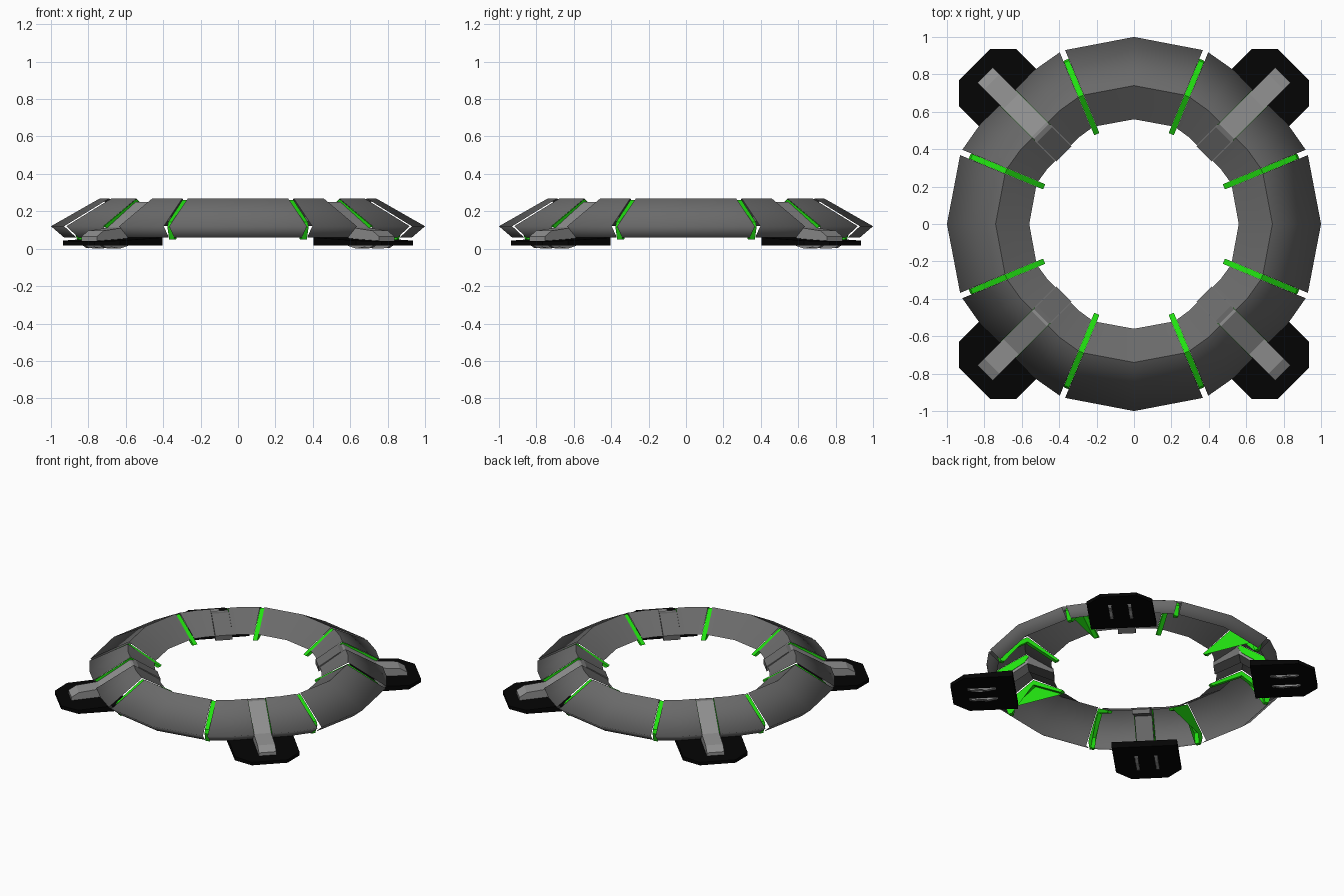
import bpy, bmesh, math
from mathutils import Vector

if "Cube" in bpy.data.objects:
    bpy.data.objects.remove(bpy.data.objects["Cube"])

def material(name, rgb):
    m = bpy.data.materials.new(name)
    m.diffuse_color = (*rgb, 1)
    m.use_nodes = True
    m.node_tree.nodes["Principled BSDF"].inputs["Base Color"].default_value = m.diffuse_color
    return m

GREY = material("dark_grey_plating", (0.145, 0.145, 0.145))
LIGHT = material("light_grey_metal", (0.28, 0.28, 0.28))
BLACK = material("black_rubber", (0.0012, 0.0012, 0.0012))
GREEN = material("glowing_green", (0.015, 0.75, 0.005))

def finish(name, bm, mat):
    me = bpy.data.meshes.new(name)
    bm.to_mesh(me)
    bm.free()
    ob = bpy.data.objects.new(name, me)
    bpy.context.collection.objects.link(ob)
    me.materials.append(mat)
    return ob

def place(r, z, deg, off=0.0):
    """Point at radius r along a direction, shifted sideways by off."""
    a = math.radians(deg)
    return Vector((r * math.cos(a) - off * math.sin(a),
                   r * math.sin(a) + off * math.cos(a), z))

def loft(bm, loops):
    """Skin a series of closed loops and cap both ends."""
    n = len(loops[0])
    for a, b in zip(loops, loops[1:]):
        for i in range(n):
            j = (i + 1) % n
            bm.faces.new((a[i], a[j], b[j], b[i]))
    caps = [bm.faces.new(loops[0]), bm.faces.new(loops[-1])]
    bmesh.ops.triangulate(bm, faces=caps)
    bmesh.ops.recalc_face_normals(bm, faces=bm.faces)

# Open cross-section of the hollow ring: lower lip, rim, ridge, inner edge
SHELL = [(0.93, 0.06), (1.0, 0.12), (0.74, 0.268), (0.56, 0.15)]

def ring_piece(name, stations):
    """Sweep the thin shell through (angle, radius scale, side offset)."""
    bm = bmesh.new()
    rows = [[bm.verts.new(place(r * s, z, deg, off)) for r, z in SHELL]
            for deg, s, off in stations]
    for a, b in zip(rows, rows[1:]):
        for i in range(3):
            f = bm.faces.new((a[i], b[i], b[i + 1], a[i + 1]))
            f.smooth = True
        bm.edges.get((a[2], b[2])) or None
        bm.edges.get((a[2], b[2])).smooth = False   # crisp ridge
    bm.normal_update()
    return finish(name, bm, GREY)

def radial_plate(name, profile, deg, width, mat, side=0.0):
    """Extrude a radius/height outline sideways."""
    bm = bmesh.new()
    loft(bm, [[bm.verts.new(place(r, z, deg, side + s * width / 2))
               for r, z in profile] for s in (-1, 1)])
    return finish(name, bm, mat)

GAP = 0.0155
DIVIDER = [(0.90, 0.05), (0.925, 0.05), (0.95, 0.115), (0.94, 0.142),
           (0.74, 0.26), (0.52, 0.125), (0.54, 0.115), (0.74, 0.225),
           (0.89, 0.125)]
LEG = [(0.70, 0.25), (0.715, 0.25), (0.93, 0.112), (1.075, 0.096),
       (1.125, 0.065), (1.125, 0.04), (0.90, 0.055), (0.70, 0.20)]
LEG_ROOT = [(0.53, 0.155), (0.675, 0.25), (0.70, 0.25), (0.70, 0.20), (0.53, 0.12)]
LEG_SIDE = [(0.69, 0.25), (0.71, 0.264), (0.95, 0.122), (0.90, 0.08), (0.72, 0.205)]
TREAD = [(0.90, 0.018), (1.10, 0.018), (1.07, 0.003), (1.01, 0.012),
         (0.97, 0.0), (0.92, 0.012)]
# Pad outline as (distance along the leg, side offset)
PAD = [(0.785, -0.216), (1.107, -0.216), (1.205, -0.12),
       (1.205, 0.12), (1.107, 0.216), (0.785, 0.216)]

def foot_pad(name, deg):
    """Clipped pad, thicker towards the ring."""
    bm = bmesh.new()
    top = lambda u: 0.06 - 0.022 * (u - 0.785) / 0.42
    loft(bm, [[bm.verts.new(place(u, 0.016, deg, v)) for u, v in PAD],
              [bm.verts.new(place(u, top(u), deg, v)) for u, v in PAD]])
    return finish(name, bm, BLACK)

for q in range(4):
    base = 90 * q
    # Side segment of the ring
    ring_piece(f"ring_side_{q}", [(base - 22.5, 1, GAP), (base, 1, 0),
                                  (base + 22.5, 1, -GAP)])
    # Corner segment, split where the leg passes through
    d = base + 45
    ring_piece(f"ring_corner_a_{q}", [(d - 22.5, 1, GAP), (d - 12, 0.98, 0),
                                      (d, 0.958, -0.0595)])
    ring_piece(f"ring_corner_b_{q}", [(d, 0.958, 0.0595), (d + 12, 0.98, 0),
                                      (d + 22.5, 1, -GAP)])
    # Green dividers in the gaps
    for k, a in enumerate((base + 22.5, base + 67.5)):
        radial_plate(f"green_divider_{q}_{k}", DIVIDER, a, 0.03, GREEN)
    # Leg with its root on the inner slope and its pad
    radial_plate(f"leg_{q}", LEG, d, 0.116, LIGHT)
    radial_plate(f"leg_root_{q}", LEG_ROOT, d, 0.116, GREY)
    foot_pad(f"foot_pad_{q}", d)
    # Green recess walls beside the leg, and treads under the pad
    for k, s in enumerate((-1, 1)):
        radial_plate(f"green_recess_wall_{q}_{k}", LEG_SIDE, d, 0.004, GREEN, s * 0.0605)
        radial_plate(f"tread_{q}_{k}", TREAD, d, 0.022, LIGHT, s * 0.065)
